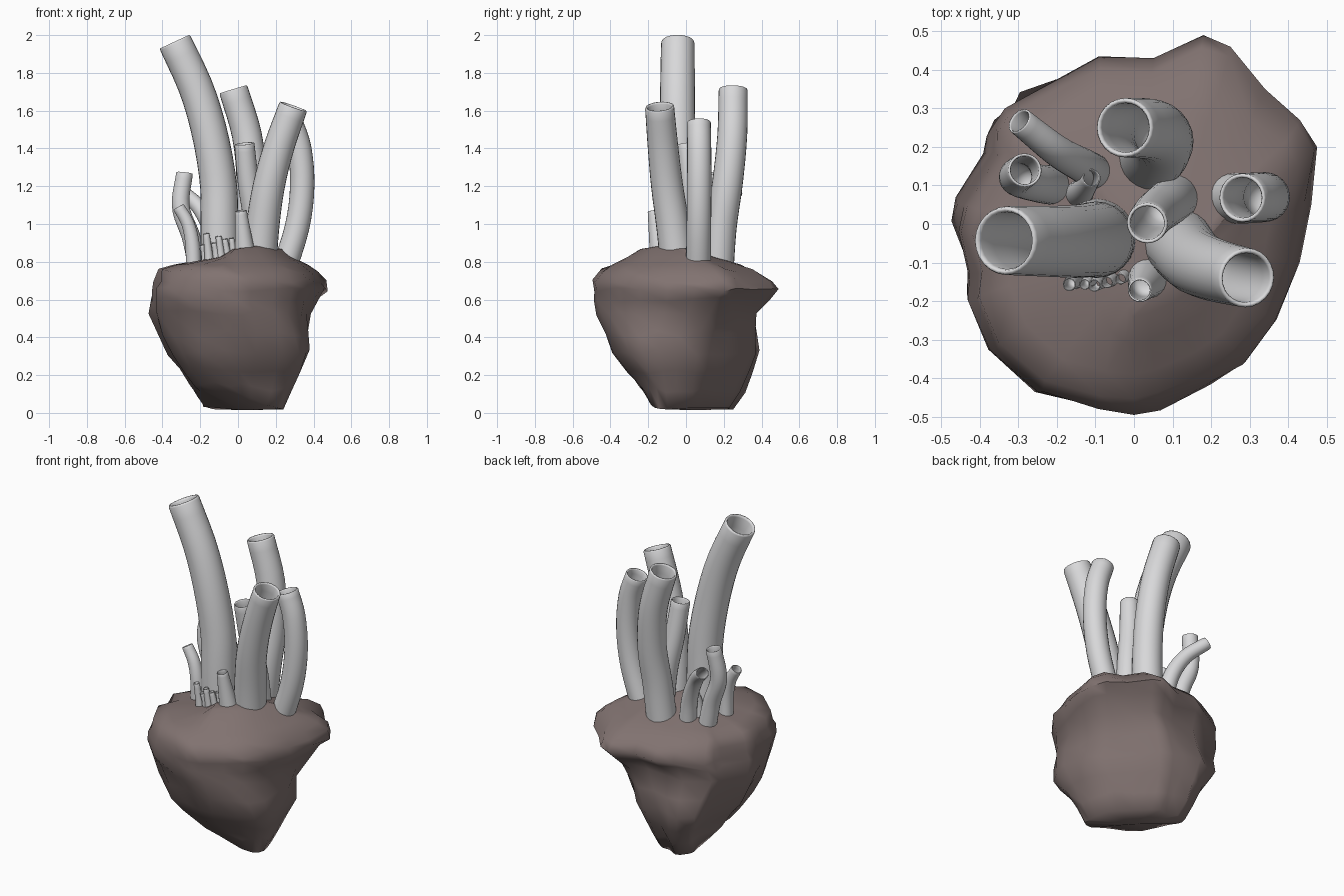
import bpy, bmesh, math, random
from mathutils import Vector

if "Cube" in bpy.data.objects:
    bpy.data.objects.remove(bpy.data.objects["Cube"])
random.seed(4)


def material(name, col):
    m = bpy.data.materials.new(name)
    m.diffuse_color = (*col, 1)
    m.use_nodes = True
    m.node_tree.nodes["Principled BSDF"].inputs["Base Color"].default_value = m.diffuse_color
    return m


ROCK = material("brown_grey_rock", (0.22, 0.17, 0.163))
TUBE = material("pale_grey_tube", (0.69, 0.69, 0.70))


def finish(bm, name, mat, angle):
    bmesh.ops.recalc_face_normals(bm, faces=bm.faces)
    me = bpy.data.meshes.new(name)
    bm.to_mesh(me)
    bm.free()
    ob = bpy.data.objects.new(name, me)
    bpy.context.collection.objects.link(ob)
    me.materials.append(mat)
    bpy.context.view_layer.objects.active = ob
    ob.select_set(True)
    bpy.ops.object.shade_smooth_by_angle(angle=math.radians(angle))
    ob.select_set(False)
    return ob


def bridge(bm, a, b):
    n = len(a)
    for i in range(n):
        bm.faces.new((a[i], a[(i + 1) % n], b[(i + 1) % n], b[i]))


# Rock: plan outline fitted to the extents at each height
OUTLINE = [(.18, .49), (.25, .46), (.34, .35), (.43, .27), (.475, .2), (.46, .05),
           (.43, -.1), (.37, -.25), (.29, -.36), (.2, -.42), (.07, -.475), (0, -.49),
           (-.1, -.48), (-.26, -.44), (-.39, -.33), (-.45, -.2), (-.445, -.13),
           (-.475, -.02), (-.46, .05), (-.38, .19), (-.375, .25), (-.35, .3),
           (-.19, .385), (-.095, .435), (.05, .43)]
# z, extents along -x +x -y +y
LEVELS = [(.015, .22, .24, .21, .25), (.12, .25, .285, .25, .31), (.22, .31, .335, .32, .36),
          (.32, .38, .385, .40, .395), (.42, .42, .365, .425, .375), (.53, .475, .385, .47, .38),
          (.60, .465, .435, .48, .44), (.65, .455, .475, .485, .49), (.70, .44, .46, .49, .455),
          (.75, .42, .43, .45, .38), (.785, .34, .37, .39, .29), (.825, .11, .29, .31, .15),
          (.868, .03, .23, .24, .02)]
# extents along the diagonals: -(x+y), +(x+y), -(x-y), +(x-y)
DIAGONALS = [(.21, .17, .28, .26), (.275, .23, .36, .33), (.35, .275, .41, .385),
             (.405, .305, .455, .445), (.45, .335, .46, .463), (.50, .39, .47, .46),
             (.52, .46, .46, .455)]
R = math.sqrt(.5)


def fit(pts, lo0, hi0, lo1, hi1):
    out = []
    ext = [(-min(p[i] for p in pts), max(p[i] for p in pts)) for i in (0, 1)]
    for a, b in pts:
        out.append((a * (hi0 / ext[0][1] if a > 0 else lo0 / ext[0][0]),
                    b * (hi1 / ext[1][1] if b > 0 else lo1 / ext[1][0])))
    return out


def build_rock():
    bm = bmesh.new()
    rings = []
    for k, (z, *ext) in enumerate(LEVELS):
        pts = fit(OUTLINE, *ext)
        if k < len(DIAGONALS):
            for _ in range(4):
                pts = [((x + y) * R, (x - y) * R) for x, y in pts]
                pts = fit(pts, *DIAGONALS[k])
                pts = fit([((u + w) * R, (u - w) * R) for u, w in pts], *ext)
        ring = []
        for px, py in pts:
            j = 1 + (random.uniform(-.025, .02) if 0 < k < 10 and k != 7 else 0)
            pz = z + (random.uniform(-.015, .015) if 0 < k < 10 else 0)
            d = -(px + py) * R
            if k == 0:      # underside slopes up towards the front left
                pz = .006 + (.4 * d if d > 0 else -.12 * d)
                pz += .4 * max(0, -py - .12) + .4 * max(0, -px - .12)
            if k == 1:
                pz += .15 * max(0, d)
            ring.append(bm.verts.new((px * j, py * j, pz)))
        rings.append(ring)
    for a, b in zip(rings, rings[1:]):
        bridge(bm, a, b)
    for ring, co in ((rings[0], (.02, .03, .015)), (rings[-1], (.11, -.13, .885))):
        c = bm.verts.new(co)
        for i in range(len(ring)):
            bm.faces.new((ring[i], ring[(i + 1) % len(ring)], c))
    finish(bm, "rock", ROCK, 65)


def spline(pts, t):
    n = len(pts) - 1
    i = min(int(t * n), n - 1)
    u = t * n - i
    p1, p2 = pts[i], pts[i + 1]
    p0 = pts[i - 1] if i > 0 else p1 * 2 - p2
    p3 = pts[i + 2] if i + 2 <= n else p2 * 2 - p1
    return .5 * (2 * p1 + (p2 - p0) * u + (2 * p0 - 5 * p1 + 4 * p2 - p3) * u * u
                 + (3 * p1 - p0 - 3 * p2 + p3) * u ** 3)


# Hollow tube: outer wall up, rounded lip, inner wall back down to a rounded end
def tube(name, r0, r1, path, sides=24, steps=16):
    pts = [Vector(p) for p in path]
    bm = bmesh.new()
    stations = [(i / steps, 1.0) for i in range(steps)]
    stations += [(.992, 1.0), (1, .96), (1, .88), (.99, .83)]
    stations += [(i / steps, .82) for i in range(steps - 1, steps // 2, -1)]
    stations += [(.47, .72), (.44, .5), (.43, .2)]
    rings = []
    for t, f in stations:
        c = spline(pts, t)
        tan = (spline(pts, min(1, t + .01)) - spline(pts, max(0, t - .01))).normalized()
        ax = Vector((0, 1, 0)).cross(tan).normalized()
        ay = tan.cross(ax)
        r = (r0 + (r1 - r0) * t) * f
        rings.append([bm.verts.new(c + r * (ax * math.cos(a) + ay * math.sin(a)))
                      for a in (2 * math.pi * i / sides for i in range(sides))])
    for a, b in zip(rings, rings[1:]):
        bridge(bm, a, b)
    bm.faces.new(rings[0])
    bm.faces.new(rings[-1])
    finish(bm, name, TUBE, 85)


build_rock()

# Large tubes
tube("tallest_tube", .103, .089, [(-.096, -.035, .72), (-.098, -.04, 1.0), (-.105, -.04, 1.22),
                                  (-.15, -.045, 1.48), (-.222, -.045, 1.72), (-.335, -.043, 1.965)])
tube("back_tube", .085, .077, [(.04, .165, .72), (.06, .185, .98), (.073, .22, 1.22),
                               (.047, .245, 1.47), (-.025, .25, 1.713)])
tube("front_right_tube", .092, .077, [(.11, -.04, .74), (.13, -.068, .98), (.163, -.1, 1.2),
                                      (.218, -.122, 1.41), (.293, -.14, 1.622)])
tube("right_tube", .066, .063, [(.23, .065, .72), (.312, .068, .98), (.34, .07, 1.2),
                                (.325, .07, 1.4), (.28, .068, 1.54)])
tube("middle_tube", .063, .053, [(.11, .07, .74), (.09, .055, 1.0), (.055, .028, 1.22),
                                 (.034, .002, 1.425)])

# Slender tubes on the left
tube("left_tube", .052, .044, [(-.2, .1, .7), (-.245, .105, .92), (-.303, .12, 1.09), (-.283, .14, 1.27)])
tube("left_back_tube", .05, .036, [(-.1, .13, .72), (-.13, .15, .93), (-.2, .19, 1.08),
                                   (-.298, .268, 1.175)])
tube("left_front_tube", .042, .031, [(-.235, -.045, .7), (-.24, -.045, .88), (-.265, -.04, 1.0),
                                     (-.315, -.035, 1.09)])
tube("inner_left_tube", .04, .024, [(-.145, .075, .72), (-.135, .085, .88), (-.11, .12, 1.01)])

# Small sprouts along the front
tube("front_sprout", .06, .031, [(.045, -.13, .78), (.03, -.15, .92), (.015, -.172, 1.07)])
for i, (x, y, z, r) in enumerate([(-.168, -.157, .95, .017), (-.128, -.157, .9, .014),
                                  (-.103, -.16, .935, .016), (-.07, -.152, .92, .015),
                                  (-.035, -.143, .925, .014), (-.19, -.12, .89, .013)]):
    tube("small_sprout_%d" % (i + 1), r * 1.6, r,
         [(x + .02, y + .015, .74), (x + .012, y + .01, .84), (x, y, z)], 14, 8)
